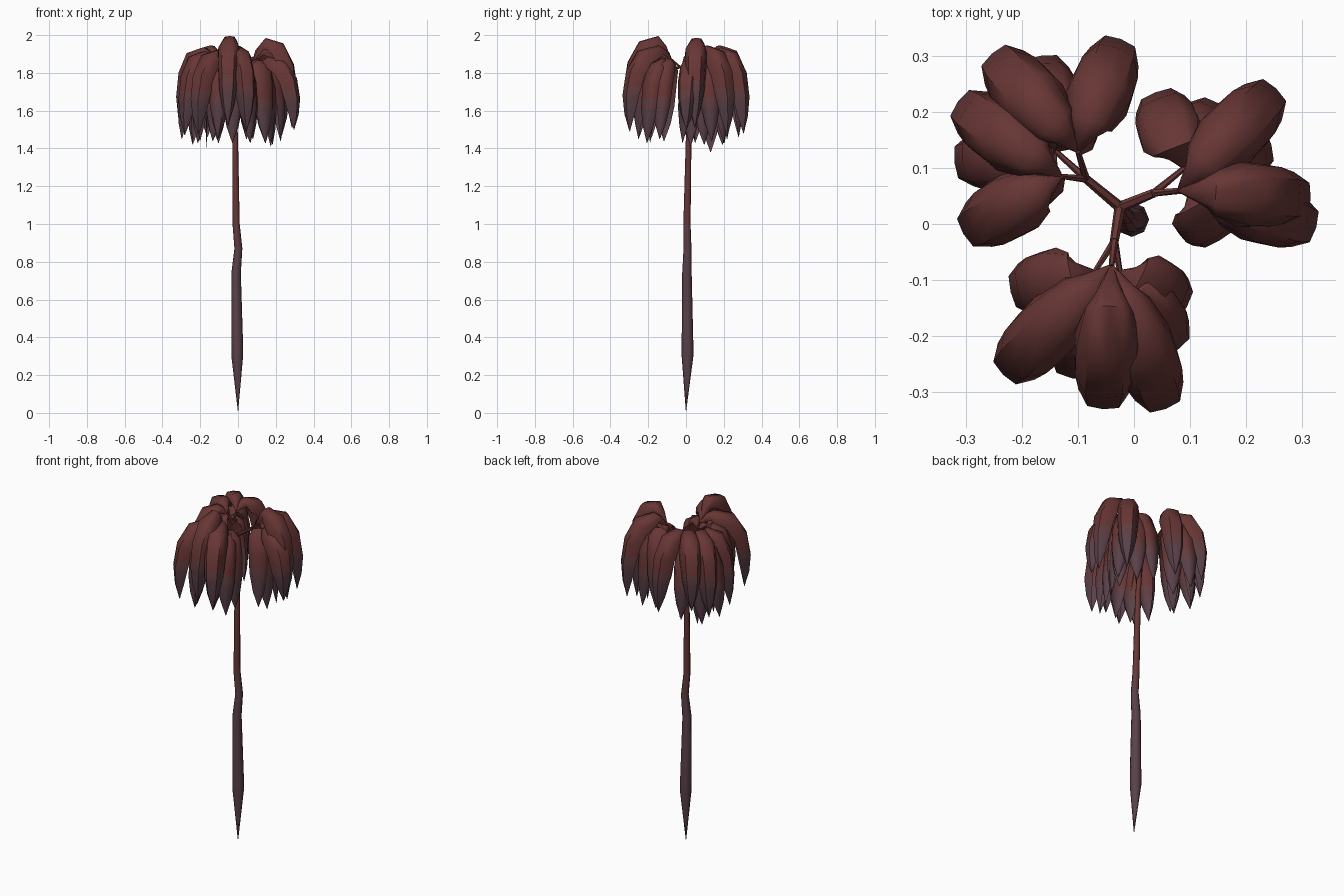
import bpy, bmesh, math
from mathutils import Vector

cube = bpy.data.objects.get("Cube")
if cube:
    bpy.data.objects.remove(cube, do_unlink=True)


def make_material(name, rgb):
    m = bpy.data.materials.new(name)
    m.use_nodes = True
    m.diffuse_color = (*rgb, 1)
    m.node_tree.nodes["Principled BSDF"].inputs["Base Color"].default_value = (*rgb, 1)
    return m


MATS = [make_material("russet red", (0.135, 0.037, 0.035)),
        make_material("faded maroon", (0.118, 0.046, 0.050)),
        make_material("dusky purple", (0.102, 0.053, 0.066))]


def finish(bm, name, high, low, angle=50):
    """Cut the mesh at two heights, colour the bands and make the object."""
    for z in (high, low):
        bmesh.ops.bisect_plane(bm, geom=bm.verts[:] + bm.edges[:] + bm.faces[:],
                               plane_co=(0, 0, z), plane_no=(0, 0, 1), dist=0.0005)
    for f in bm.faces:
        z = f.calc_center_median().z
        f.material_index = 0 if z > high else 1 if z > low else 2
    me = bpy.data.meshes.new(name)
    bm.to_mesh(me)
    bm.free()
    for m in MATS:
        me.materials.append(m)
    ob = bpy.data.objects.new(name, me)
    bpy.context.collection.objects.link(ob)
    bpy.ops.object.select_all(action="DESELECT")
    ob.select_set(True)
    bpy.context.view_layer.objects.active = ob
    bpy.ops.object.shade_smooth_by_angle(angle=math.radians(angle))


def bridge(bm, rings, closed):
    for a, b in zip(rings, rings[1:]):
        n = len(a)
        for i in range(n if closed else n - 1):
            j = (i + 1) % n
            bm.faces.new((a[i], a[j], b[j], b[i]))


def tube(name, points, radii, sides):
    bm = bmesh.new()
    pts = [Vector(p) for p in points]
    rings = []
    for i, (p, r) in enumerate(zip(pts, radii)):
        way = pts[min(i + 1, len(pts) - 1)] - pts[max(i - 1, 0)]
        q = Vector((0, 0, 1)).rotation_difference(way)
        rings.append([bm.verts.new(p + q @ Vector((r * math.cos(t), r * math.sin(t), 0)))
                      for t in (math.tau * k / sides for k in range(sides))])
    bridge(bm, rings, True)
    bm.faces.new(rings[0][::-1])
    bm.faces.new(rings[-1])
    finish(bm, name, 1.0, 0.87)


# Leaf spine: share of reach, share of height, width
SPINE = [(0.12, 0.88, 0.05), (0.28, 0.99, 0.088), (0.68, 0.93, 0.116), (0.92, 0.70, 0.113),
         (1.0, 0.42, 0.098), (0.97, 0.2, 0.064), (0.88, 0, 0.003)]
# Leaf cross-section, a deep trough: sideways share, drop share
HALF = [(1, 0.70), (0.94, 0.34), (0.58, 0.04)]
SECTION = [(-s, d) for s, d in HALF] + [(0, 0)] + HALF[::-1]


def leaf(name, hub, end, top, tip):
    """A drooping folded leaf arching from its hub to an outer point, then down."""
    bm = bmesh.new()
    hub = Vector(hub)
    out = Vector((end[0] - hub.x, end[1] - hub.y, 0))
    way = out.normalized()
    side = Vector((-way.y, way.x, 0))
    depth = min(1, out.length / 0.2)
    out += way * 0.005
    spine, widths = [hub], [0.012]
    for f, a, w in SPINE:
        p = hub + out * f
        p.z = tip + a * (top - tip)
        if f < 0.2:
            p.z = (hub.z + top) / 2 + 0.01
        spine.append(p)
        widths.append(w)
    rings = []
    for i, (p, w) in enumerate(zip(spine, widths)):
        t = (spine[min(i + 1, len(spine) - 1)] - spine[max(i - 1, 0)]).normalized()
        n = t.cross(side) * depth
        rings.append([bm.verts.new(p + side * (s * w / 2) - n * (d * w)) for s, d in SECTION])
    bridge(bm, rings, False)
    bmesh.ops.recalc_face_normals(bm, faces=bm.faces[:])
    finish(bm, name, tip + 0.52 * (top - tip), tip + 0.38 * (top - tip))


# Root and stem
tube("stem",
     [(0, 0, 0.01), (-0.004, 0.008, 0.3), (-0.004, 0.008, 0.36), (-0.01, 0.005, 0.74), (0.002, 0.008, 0.87),
      (-0.01, 0.005, 1.0), (-0.015, 0.014, 1.45), (-0.025, 0.03, 1.8)],
     [0.001, 0.031, 0.031, 0.025, 0.021, 0.019, 0.015, 0.011], 8)

# Clusters: fork point, then hubs with their leaves (outer point, top, tip)
FORK = (-0.025, 0.03, 1.79)
CLUSTERS = {
    "front": ((-0.035, -0.03, 1.83), [
        ((-0.04, -0.075, 1.87), [((-0.055, -0.325), 2.0, 1.52), ((-0.23, -0.265), 1.93, 1.47),
                                 ((0.055, -0.325), 1.95, 1.49)]),
        ((-0.07, -0.085, 1.82), [((-0.215, -0.12), 1.88, 1.44), ((-0.11, -0.27), 1.88, 1.45),
                                 ((-0.14, -0.2), 1.85, 1.44)]),
        ((-0.025, -0.085, 1.82), [((0.09, -0.145), 1.88, 1.45), ((0.075, -0.22), 1.88, 1.43),
                                  ((-0.03, -0.2), 1.85, 1.43)])]),
    "right_side_back": ((-0.085, 0.08, 1.82), [
        ((-0.13, 0.085, 1.87), [((-0.3, -0.015), 1.92, 1.47), ((-0.31, 0.215), 1.94, 1.48)]),
        ((-0.1, 0.13, 1.88), [((-0.25, 0.3), 1.95, 1.53), ((-0.025, 0.325), 1.94, 1.48)]),
        ((-0.14, 0.13, 1.82), [((-0.315, 0.11), 1.87, 1.45), ((-0.165, 0.295), 1.88, 1.46),
                               ((-0.165, 0.13), 1.83, 1.38), ((-0.25, 0.2), 1.84, 1.42),
                               ((-0.22, 0.04), 1.85, 1.43), ((-0.1, 0.21), 1.84, 1.43)])]),
    "left_side": ((0.035, 0.055, 1.83), [
        ((0.08, 0.06, 1.87), [((0.25, 0.238), 1.95, 1.47), ((0.31, 0.045), 1.99, 1.51)]),
        ((0.09, 0.1, 1.82), [((0.04, 0.23), 1.89, 1.45), ((0.24, 0.14), 1.88, 1.44),
                             ((0.15, 0.21), 1.86, 1.43)]),
        ((0.1, 0.06, 1.81), [((0.32, -0.005), 1.89, 1.5), ((0.15, -0.025), 1.87, 1.43),
                             ((0.18, 0.02), 1.86, 1.41), ((0.19, 0.1), 1.84, 1.42)])]),
}

for cluster, (fork, hubs) in CLUSTERS.items():
    tube(cluster + "_branch", [FORK, fork], [0.010, 0.008], 6)
    count = 0
    for h, (hub, leaves) in enumerate(hubs):
        tube(f"{cluster}_twig_{h + 1}", [fork, hub], [0.007, 0.005], 6)
        for end, top, tip in leaves:
            count += 1
            leaf(f"{cluster}_leaf_{count}", hub, end, top, tip)
